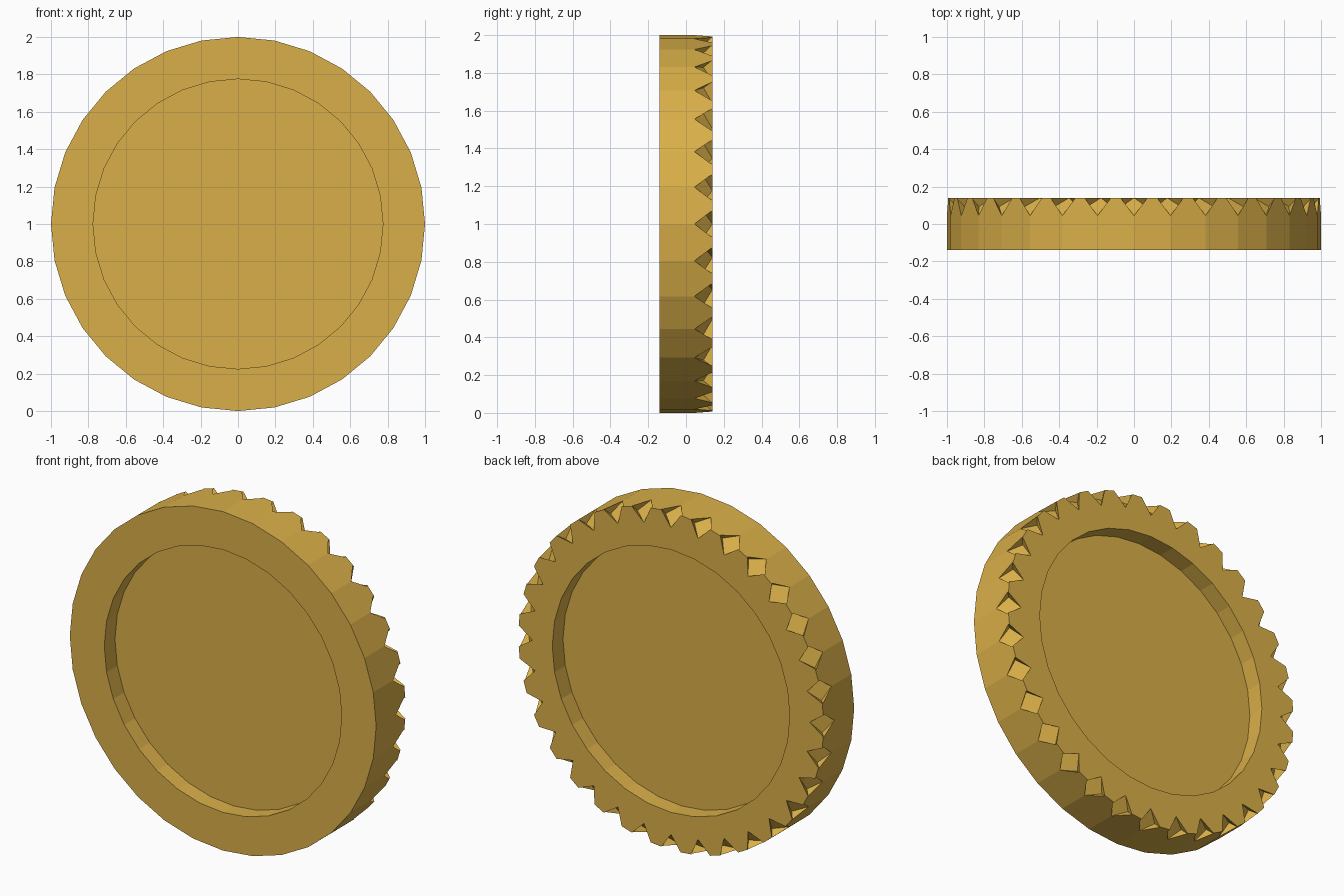
import bpy, bmesh, math
from mathutils import Matrix, Vector

if "Cube" in bpy.data.objects:
    bpy.data.objects.remove(bpy.data.objects["Cube"])

SIDES = 32
R_OUT, R_IN = 1.0, 0.775      # rim and recess radii
HALF, WEB = 0.14, 0.04        # half thickness of rim and of centre web
NOTCH = 0.095                 # side of the square notch cut in the back edge
CENTRE = Vector((0, 0, 1))


def radial(i):
    a = 2 * math.pi * i / SIDES
    return Vector((math.sin(a), 0, math.cos(a)))


def to_object(bm, name):
    bmesh.ops.recalc_face_normals(bm, faces=bm.faces)
    mesh = bpy.data.meshes.new(name)
    bm.to_mesh(mesh)
    bm.free()
    obj = bpy.data.objects.new(name, mesh)
    bpy.context.collection.objects.link(obj)
    return obj


# Disc: lathed rim with a shallow round recess on each face
profile = [(R_IN, -WEB), (R_IN, -HALF), (R_OUT, -HALF),
           (R_OUT, HALF), (R_IN, HALF), (R_IN, WEB)]
bm = bmesh.new()
rings = [[bm.verts.new(CENTRE + radial(i) * r + Vector((0, y, 0)))
          for i in range(SIDES)] for r, y in profile]
for a, b in zip(rings, rings[1:]):
    for i in range(SIDES):
        j = (i + 1) % SIDES
        bm.faces.new((a[i], a[j], b[j], b[i]))
bm.faces.new(rings[0])
bm.faces.new(rings[-1])
disc = to_object(bm, "notched_disc")

# Notch cutters: a diagonal square block at every corner of the back edge
bm = bmesh.new()
depth, out = NOTCH / math.sqrt(2), 0.05
back = Vector((0, 1, 0))
for i in range(SIDES):
    r = radial(i)
    t = back.cross(r)
    u = (r + back).normalized()
    s = u.cross(t)
    rot = Matrix(((t + s).normalized(), (s - t).normalized(), u)).transposed().to_4x4()
    pos = CENTRE + r * R_OUT + back * HALF + u * (out - depth) / 2
    size = Matrix.Diagonal((NOTCH, NOTCH, out + depth, 1))
    bmesh.ops.create_cube(bm, size=1, matrix=Matrix.Translation(pos) @ rot @ size)
cutter = to_object(bm, "notch_cutter")
cutter.hide_render = True

# Cut the notches and discard the helper
mod = disc.modifiers.new("notches", 'BOOLEAN')
mod.operation = 'DIFFERENCE'
mod.solver = 'EXACT'
mod.object = cutter
bpy.context.view_layer.objects.active = disc
disc.select_set(True)
bpy.ops.object.modifier_apply(modifier=mod.name)
bpy.data.objects.remove(cutter)

# Gold finish
gold = bpy.data.materials.new("gold")
gold.diffuse_color = (0.7, 0.43, 0.065, 1)
gold.use_nodes = True
gold.node_tree.nodes["Principled BSDF"].inputs["Base Color"].default_value = gold.diffuse_color
disc.data.materials.clear()
disc.data.materials.append(gold)
